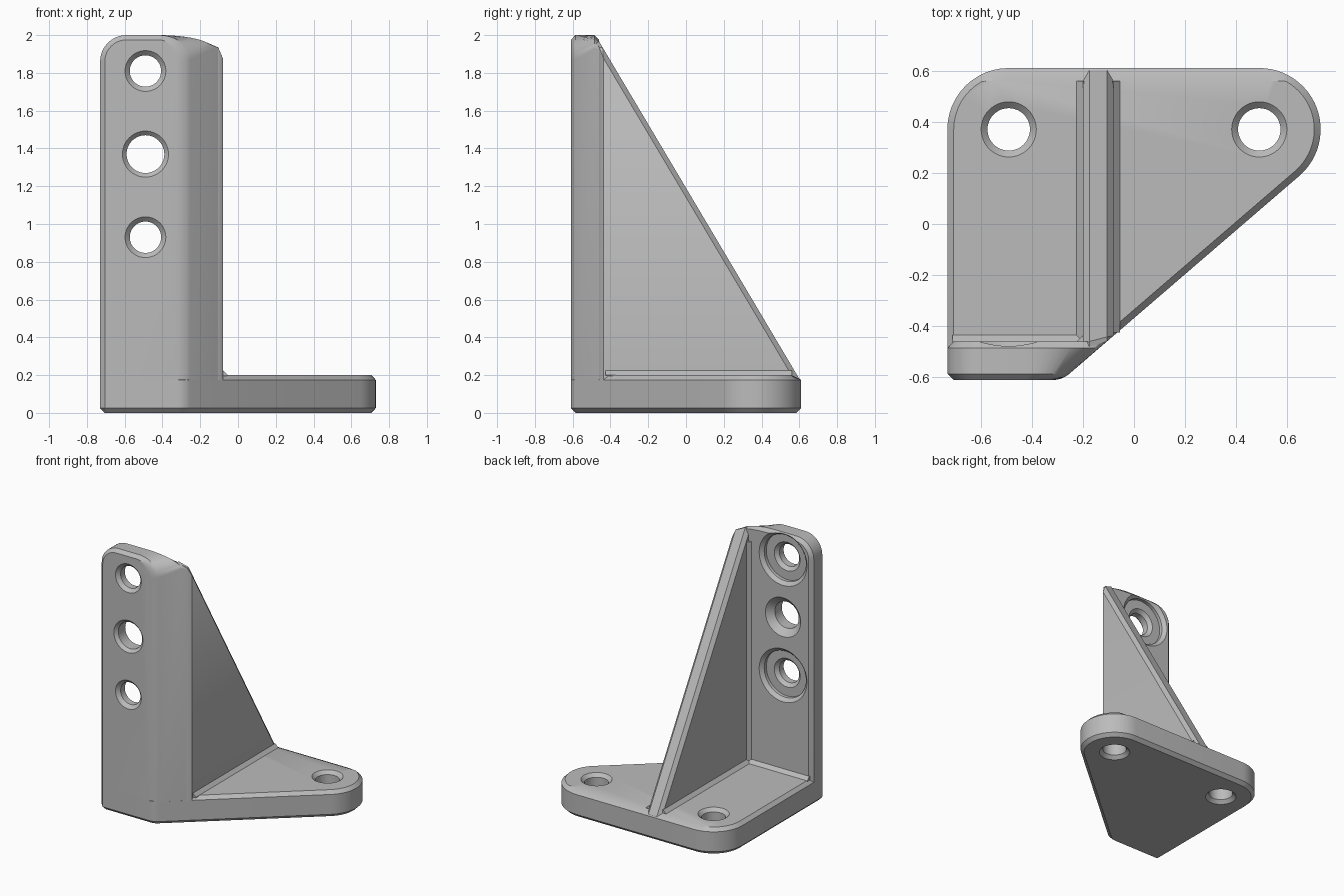
import bpy, bmesh
from math import sin, cos, pi, radians, sqrt
from mathutils import Vector

if "Cube" in bpy.data.objects:
    bpy.data.objects.remove(bpy.data.objects["Cube"])

grey = bpy.data.materials.new("plain grey")
grey.use_nodes = True
grey.diffuse_color = (0.5, 0.5, 0.5, 1)
grey.node_tree.nodes["Principled BSDF"].inputs["Base Color"].default_value = (0.5, 0.5, 0.5, 1)

C = 0.025                       # chamfer used all over
BACK = -0.46                    # rear face of the wall
NX, NY, DIST = 0.652, -0.758, 0.279   # slanted side: NX*x + NY*y = DIST
SLANT = radians(-49.3)


def loft(name, loops):
    """Closed solid through loops of equal length."""
    bm = bmesh.new()
    rings = [[bm.verts.new(p) for p in loop] for loop in loops]
    n = len(rings[0])
    for a, b in zip(rings, rings[1:]):
        for i in range(n):
            j = (i + 1) % n
            bm.faces.new((a[i], a[j], b[j], b[i]))
    bm.faces.new(rings[0])
    bm.faces.new(rings[-1])
    bmesh.ops.remove_doubles(bm, verts=bm.verts, dist=1e-5)
    bmesh.ops.recalc_face_normals(bm, faces=bm.faces)
    mesh = bpy.data.meshes.new(name)
    bm.to_mesh(mesh)
    bm.free()
    mesh.materials.append(grey)
    obj = bpy.data.objects.new(name, mesh)
    bpy.context.collection.objects.link(obj)
    return obj


def arc(cx, cy, rx, ry, start, end, steps=12):
    return [(cx + rx * cos(start + (end - start) * i / steps),
             cy + ry * sin(start + (end - start) * i / steps)) for i in range(steps + 1)]


def cut_hole(target, place, profile):
    """Cut a turned hole; profile holds (position along axis, radius)."""
    loops = [[place(h, r * cos(i * pi / 24), r * sin(i * pi / 24)) for i in range(48)]
             for h, r in profile]
    cutter = loft("hole_cutter", loops)
    cutter.hide_render = True
    mod = target.modifiers.new("hole", 'BOOLEAN')
    mod.operation = 'DIFFERENCE'
    mod.solver = 'EXACT'
    mod.object = cutter
    bpy.context.view_layer.objects.active = target
    bpy.ops.object.modifier_apply(modifier=mod.name)
    bpy.data.objects.remove(cutter)


def finish(obj):
    bpy.ops.object.select_all(action='DESELECT')
    obj.select_set(True)
    bpy.context.view_layer.objects.active = obj
    bpy.ops.object.shade_smooth_by_angle(angle=radians(30))


# Base plate: outline shrunk by d, with the rear edge sloped more gently
def outline(z, d, rear=1):
    pts = [(-0.73 + d, -0.585 + 0.4 * d), (-0.705 + 0.4 * d, -0.61 + d)]
    pts += arc(-0.318, -0.51, 0.1 - d, 0.1 - d, -pi / 2, SLANT, 6)
    pts += arc(0.49, 0.37, 0.24 - d, 0.24 - d, SLANT, pi / 2, 24)
    pts += arc(-0.49, 0.37, 0.24 - d, 0.24 - d, pi / 2, pi)
    return [(x, min(y, rear), z) for x, y in pts]


base = loft("base_plate", [outline(0, C), outline(C, 0),
                           outline(0.2 - C, 0), outline(0.2, C, 0.56)])
for hx in (-0.49, 0.49):
    cut_hole(base, lambda h, u, v: (hx + u, 0.37 + v, h),
             [(-0.01, 0.118), (C, 0.083), (0.175, 0.083), (0.21, 0.118)])


# Wall: front-view outlines stacked from front to back
def wall_loop(y, left, right, top, drop):
    pts = [(left, 0.03), (right, 0.03)]
    pts += arc(-0.42, top - drop, right + 0.42, drop, 0, pi / 2)
    pts += arc(-0.59, 1.86, -0.59 - left, top - 1.86, pi / 2, pi)
    return [(x, y, z) for x, z in pts]


def slant_x(y):
    return (DIST - NY * y) / NX


wall = loft("upright_wall", [
    wall_loop(-0.61, -0.705, -0.318, 1.975, 0.115),
    wall_loop(-0.60, -0.715, -0.274, 1.985, 0.12),
    wall_loop(-0.586, -0.73, -0.253, 2.0, 0.13),
    wall_loop(BACK - C, -0.73, slant_x(BACK - C), 2.0, 0.07),
    wall_loop(BACK, -0.705, slant_x(BACK), 1.975, 0.05)])
front = [(-0.62, 0.118), (-0.585, 0.083)]
counterbored = front + [(-0.535, 0.083), (-0.51, 0.108), (-0.51, 0.175),
                        (-0.485, 0.175), (-0.45, 0.21)]
plain = [(-0.62, 0.132), (-0.588, 0.1), (-0.505, 0.1), (-0.45, 0.158)]
for hz, profile in ((0.93, counterbored), (1.37, plain), (1.81, counterbored)):
    cut_hole(wall, lambda h, u, v: (-0.49 + u, h, hz + v), profile)


# Rib: triangular side outlines stacked from right to left, sloped edge chamfered
def rib_loop(x, inset, cap):
    slope = 1.685
    crest = 2.0 - inset          # height of the sloped edge at y = -0.48
    start = max(-0.48, (NX * x - DIST) / -NY)
    top = min(cap, crest - slope * (start + 0.48))
    y_at = lambda z: -0.48 + (crest - z) / slope
    return [(x, start, 0.17), (x, start, top - 0.001), (x, y_at(top), top),
            (x, y_at(0.17), 0.17)]


rib = loft("triangular_rib", [rib_loop(-0.2, 0.05, 1.95), rib_loop(-0.175, 0, 1.965),
                              rib_loop(-0.105, 0, 1.935), rib_loop(-0.08, 0.05, 1.88)])


# Chamfer strips along the inner corners: start, end and the two leg directions
def strip(name, a, b, leg1, leg2):
    ends = []
    for p in (Vector(a), Vector(b)):
        u, v = Vector(leg1) * C, Vector(leg2) * C
        corner = p - 0.2 * (u + v)
        ends.append([corner, p + u - 0.2 * v, p + u, p + v, p + v - 0.2 * u])
    return loft(name, ends)


up, rear, plus, minus = (0, 0, 1), (0, 1, 0), (1, 0, 0), (-1, 0, 0)
strips = [
    strip("rib_left_foot", (-0.2, BACK, 0.2), (-0.2, 0.56, 0.2), minus, up),
    strip("rib_right_foot", (-0.08, -0.425, 0.2), (-0.08, 0.56, 0.2), plus, up),
    strip("wall_foot", (-0.71, BACK, 0.2), (-0.2, BACK, 0.2), rear, up),
    strip("wall_rib_corner", (-0.2, BACK, 0.2), (-0.2, BACK, 1.87), minus, rear)]

for part in [base, wall, rib] + strips:
    finish(part)
